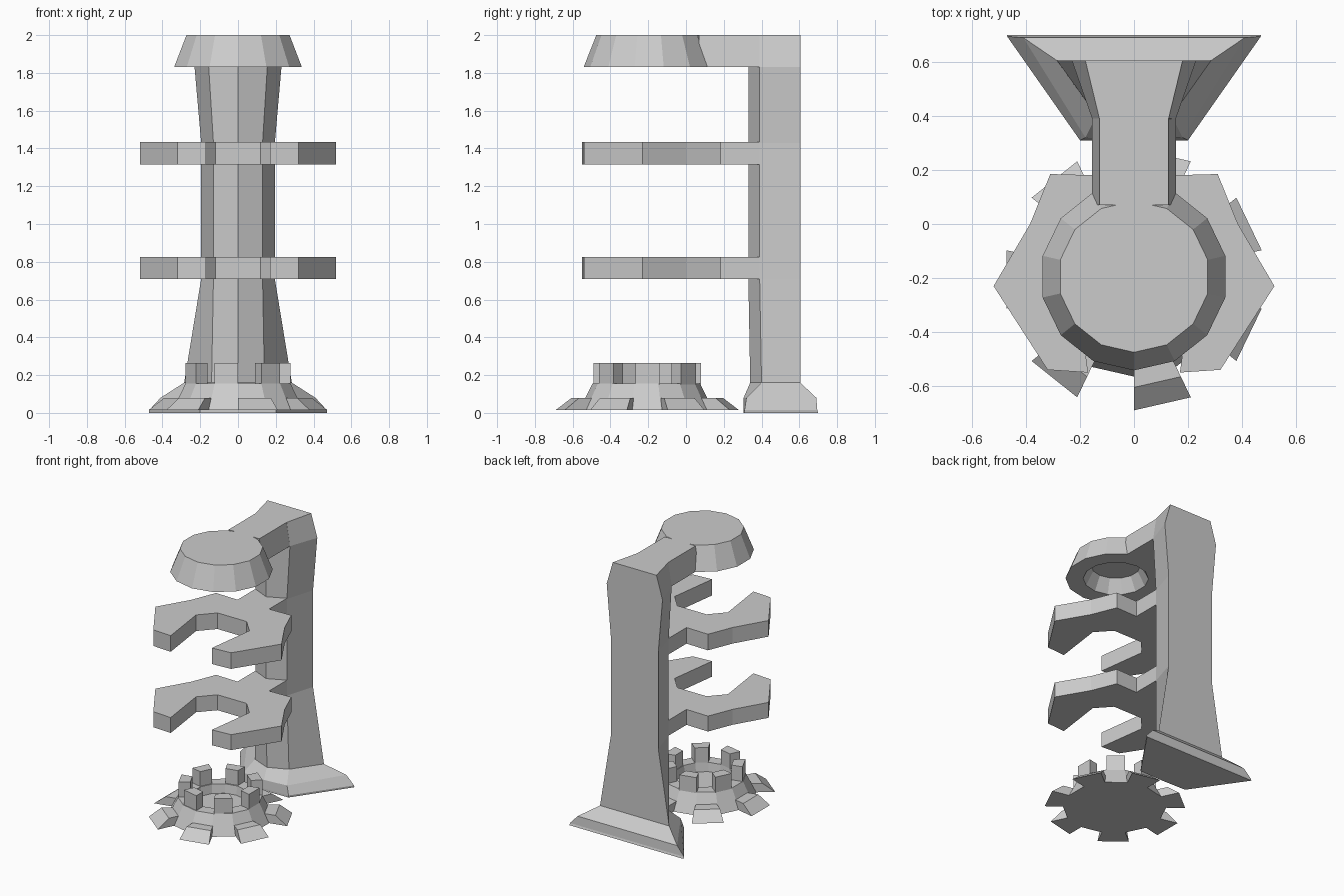
import bpy, bmesh, math

if "Cube" in bpy.data.objects:
    bpy.data.objects.remove(bpy.data.objects["Cube"])

N = 14                      # sides of the round parts
STEP = 2 * math.pi / N
START = -math.pi / 2        # a corner points to the front
CY = -0.205                 # centre line of the round parts


def loft(name, rings):
    """Solid through rings of equal point count, capped at both ends."""
    bm = bmesh.new()
    loops = [[bm.verts.new(p) for p in ring] for ring in rings]
    n = len(loops[0])
    for a, b in zip(loops, loops[1:]):
        for i in range(n):
            j = (i + 1) % n
            bm.faces.new((a[i], a[j], b[j], b[i]))
    bm.faces.new(loops[0][::-1])
    bm.faces.new(loops[-1])
    bmesh.ops.recalc_face_normals(bm, faces=bm.faces)
    mesh = bpy.data.meshes.new(name)
    bm.to_mesh(mesh)
    bm.free()
    obj = bpy.data.objects.new(name, mesh)
    bpy.context.collection.objects.link(obj)
    return obj


def polar(r, k, z, cy=CY):
    a = START + k * STEP
    return (r * math.cos(a), cy + r * math.sin(a), z)


def turned(name, profile, cy=CY):
    return loft(name, [[polar(r, k, z, cy) for k in range(N)] for r, z in profile])


def wedge(name, k, levels):
    """Block on side k of the polygon; levels are (inner r, outer r, z)."""
    return loft(name, [[polar(ri, k, z), polar(ro, k, z),
                        polar(ro, k + 1, z), polar(ri, k + 1, z)]
                       for ri, ro, z in levels])


def mirrored(half):
    """Close a right-hand outline by mirroring it across x = 0."""
    return half + [(-x, y) for x, y in reversed(half) if abs(x) > 1e-6]


# Flared column and foot: z, front ridge y, shoulder x y, back x y
sections = [
    (0.00, 0.305, 0.20, 0.31, 0.47, 0.70),
    (0.015, 0.305, 0.20, 0.31, 0.47, 0.695),
    (0.08, 0.305, 0.18, 0.32, 0.41, 0.69),
    (0.16, 0.34, 0.14, 0.40, 0.285, 0.605),
    (0.71, 0.33, 0.13, 0.39, 0.195, 0.605),
    (1.43, 0.33, 0.13, 0.39, 0.195, 0.605),
    (1.83, 0.33, 0.155, 0.39, 0.23, 0.605),
    (2.00, 0.37, 0.128, 0.39, 0.18, 0.605),
]
loft("column", [[(x, y, z) for x, y in mirrored([(0, f), (sx, sy), (bx, by)])]
                for z, f, sx, sy, bx, by in sections])

# Hollow head and the bridge that carries it
turned("head", [(0.17, 1.93), (0.225, 1.83), (0.347, 1.83), (0.28, 2.0)], -0.195)
loft("head_bridge", [[(-0.155, y, 1.83), (0.155, y, 1.83),
                      (0.127, y, 2.0), (-0.127, y, 2.0)] for y in (0.07, 0.41)])

# Two forked holders
fork = mirrored([(0.12, -0.07), (0.22, -0.18), (0.17, -0.55), (0.32, -0.54),
                 (0.52, -0.23), (0.385, 0.0), (0.31, 0.185), (0.13, 0.18),
                 (0.13, 0.42)])
for i, (z0, z1) in enumerate([(0.71, 0.825), (1.315, 1.435)]):
    loft(f"fork_{i + 1}", [[(x, y, z) for x, y in fork] for z in (z0, z1)])

# Base dish with alternating feet and upright posts
turned("base_dish", [(0.355, 0.015), (0.285, 0.155), (0.20, 0.155), (0.19, 0.09)], -0.21)
for k in range(0, N, 2):
    wedge(f"base_foot_{k // 2 + 1}", k,
          [(0.30, 0.485, 0.015), (0.28, 0.40, 0.08)])
    wedge(f"base_post_{k // 2 + 1}", k + 1,
          [(0.205, 0.285, 0.15), (0.205, 0.285, 0.265)])
